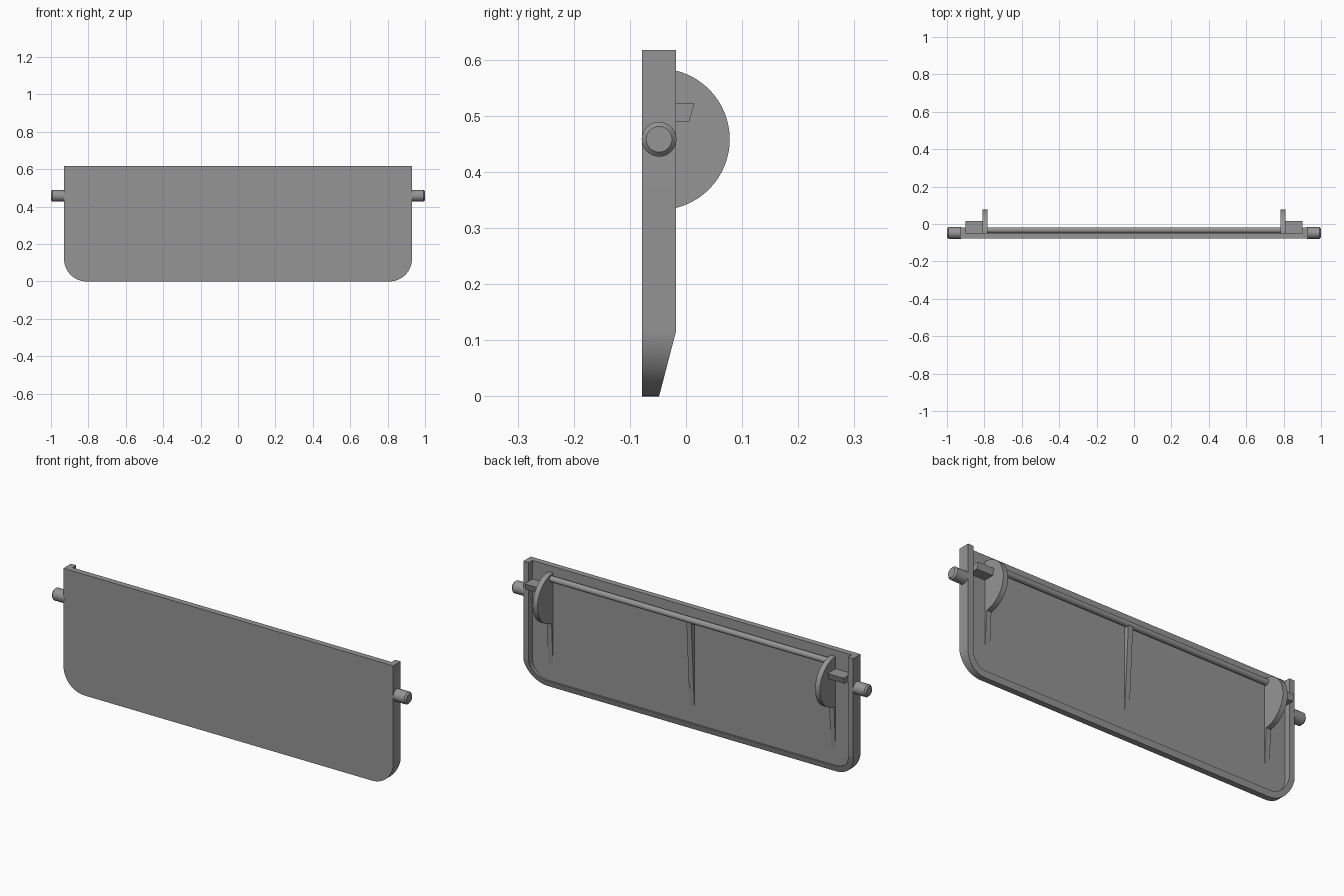
import bpy, bmesh, math
from mathutils import Vector

if "Cube" in bpy.data.objects:
    bpy.data.objects.remove(bpy.data.objects["Cube"])

grey = bpy.data.materials.new("mid_grey")
grey.diffuse_color = (0.30, 0.30, 0.30, 1)
grey.use_nodes = True
grey.node_tree.nodes["Principled BSDF"].inputs["Base Color"].default_value = grey.diffuse_color

FRONT, PLATE, BACK, TOP = -0.078, -0.048, -0.018, 0.617
PIVOT_Z = 0.458


def prism(name, profile, axis, lo, hi):
    """Extrude a closed profile along x (points are y,z) or y (points are x,z)."""
    bm = bmesh.new()
    place = (lambda p, d: (d, p[0], p[1])) if axis == 'x' else (lambda p, d: (p[0], d, p[1]))
    face = bm.faces.new([bm.verts.new(place(p, lo)) for p in profile])
    out = bmesh.ops.extrude_face_region(bm, geom=[face])
    shift = Vector((hi - lo, 0, 0)) if axis == 'x' else Vector((0, hi - lo, 0))
    bmesh.ops.translate(bm, vec=shift, verts=[v for v in out['geom'] if isinstance(v, bmesh.types.BMVert)])
    bmesh.ops.recalc_face_normals(bm, faces=bm.faces[:])
    return finish(name, bm)


def finish(name, bm):
    mesh = bpy.data.meshes.new(name)
    bm.to_mesh(mesh)
    bm.free()
    mesh.materials.append(grey)
    obj = bpy.data.objects.new(name, mesh)
    bpy.context.collection.objects.link(obj)
    return obj


def activate(obj):
    bpy.ops.object.select_all(action='DESELECT')
    obj.select_set(True)
    bpy.context.view_layer.objects.active = obj


def smooth(obj):
    activate(obj)
    bpy.ops.object.shade_smooth_by_angle(angle=math.radians(30))


def arc(cx, cy, r, a0, a1, n):
    return [(cx + r * math.cos(math.radians(a0 + (a1 - a0) * i / n)),
             cy + r * math.sin(math.radians(a0 + (a1 - a0) * i / n))) for i in range(n + 1)]


def flap_outline(half, bottom, top, r):
    """Straight top, two rounded bottom corners."""
    return ([(half, top), (-half, top)]
            + arc(-half + r, bottom + r, r, 180, 270, 16)
            + arc(half - r, bottom + r, r, 270, 360, 16))


# Flap: solid panel, hollowed at the back and sloped along the lower edge
flap = prism("flap_panel", flap_outline(0.93, 0, TOP, 0.12), 'y', FRONT, BACK)
pocket = prism("pocket_cutter", flap_outline(0.90, 0.03, 0.8, 0.09), 'y', PLATE, 0.05)
slope = prism("slope_cutter", [(-0.061, -0.05), (0, 0.184), (0.05, 0.184), (0.05, -0.05)], 'x', -1.1, 1.1)
activate(flap)
for cutter in (pocket, slope):
    mod = flap.modifiers.new("cut", 'BOOLEAN')
    mod.operation, mod.solver, mod.object = 'DIFFERENCE', 'EXACT', cutter
    bpy.ops.object.modifier_apply(modifier=mod.name)
    bpy.data.objects.remove(cutter)
smooth(flap)

# Rod across the back, between the two half discs
smooth(prism("cross_rod", arc(-0.033, 0.56, 0.015, 0, 345, 23), 'x', -0.79, 0.79))

for side, s in (("right", 1), ("left", -1)):
    # Hinge pin with a chamfered outer end
    pin = prism("hinge_pin_" + side, arc(PLATE, PIVOT_Z, 0.031, 0, 348.75, 31), 'x', s * 0.925, s * 1.0)
    bm = bmesh.new()
    bm.from_mesh(pin.data)
    rim = [e for e in bm.edges if all(abs(v.co.x) > 0.99 for v in e.verts)]
    bmesh.ops.bevel(bm, geom=rim, offset=0.008, segments=1, affect='EDGES')
    bm.to_mesh(pin.data)
    bm.free()
    smooth(pin)
    # Half disc centred on the pivot
    smooth(prism("half_disc_" + side, arc(PLATE, PIVOT_Z, 0.126, -90, 90, 32), 'x', s * 0.783, s * 0.81))
    # Stop lug between the half disc and the side wall
    prism("stop_lug_" + side, [(PLATE, 0.49), (0.006, 0.49), (0.015, 0.522), (PLATE, 0.522)],
          'x', s * 0.808, s * 0.90)

# Tapered ribs: one under each half disc and one in the middle
for name, x in (("left", -0.7965), ("middle", 0), ("right", 0.7965)):
    prism("rib_" + name, [(PLATE, 0.115), (-0.022, 0.56), (PLATE, 0.56)], 'x', x - 0.0133, x + 0.0133)
